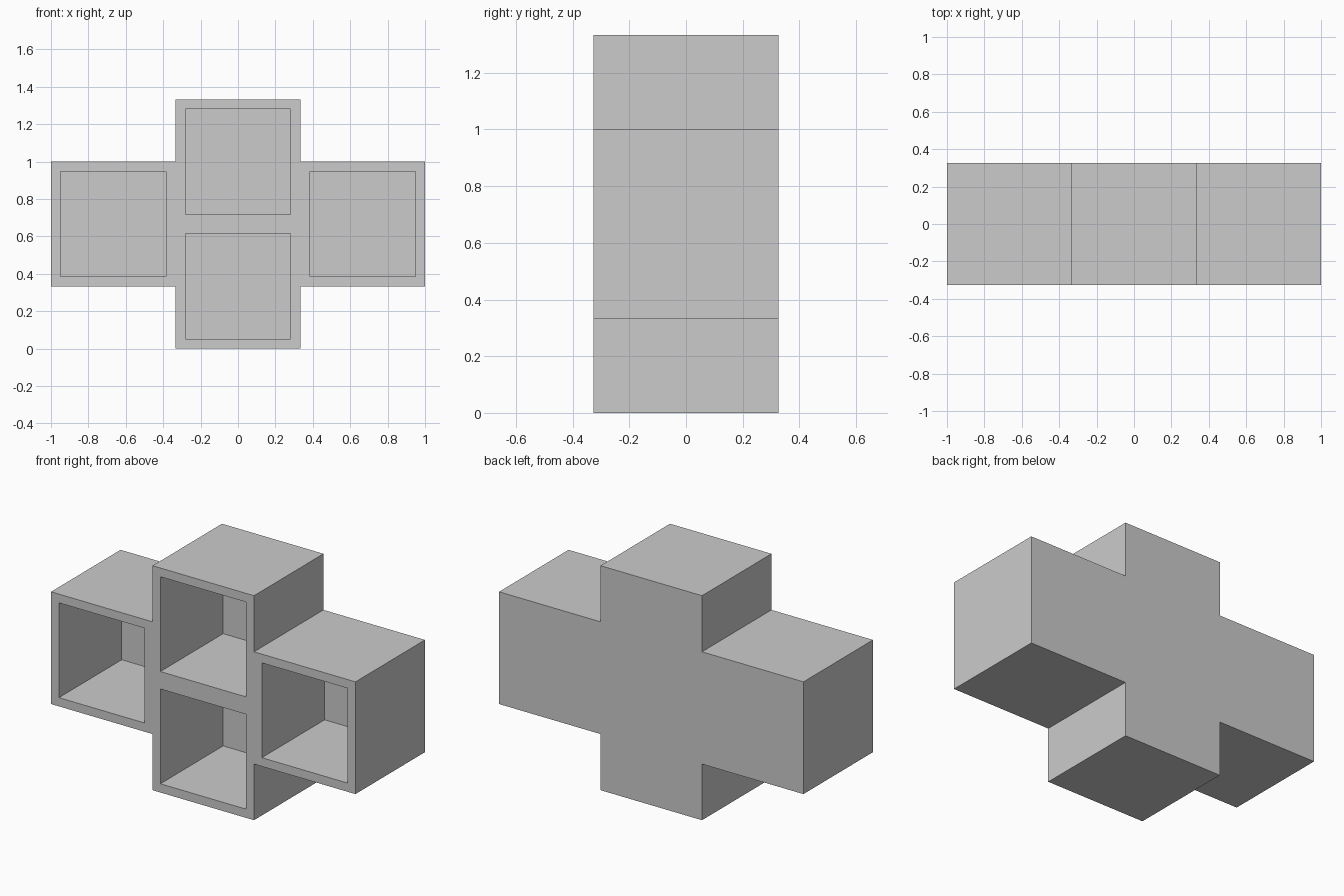
import bpy, bmesh
from mathutils import Matrix

if "Cube" in bpy.data.objects:
    bpy.data.objects.remove(bpy.data.objects["Cube"])

T = 1 / 3            # half the outer size of one cube
D = 0.326            # half depth
BACK = 0.063         # back panel thickness
OPEN = 0.563         # opening size
CELLS = [(-2 * T, 2 * T), (2 * T, 2 * T), (0, T), (0, 3 * T)]


def add_object(name, bm):
    bmesh.ops.recalc_face_normals(bm, faces=bm.faces)
    mesh = bpy.data.meshes.new(name)
    bm.to_mesh(mesh)
    bm.free()
    obj = bpy.data.objects.new(name, mesh)
    bpy.context.collection.objects.link(obj)
    return obj


# Solid shelf body: cross outline extruded front to back
right = [(T, 0), (T, T), (1, T), (1, 3 * T), (T, 3 * T), (T, 4 * T)]
outline = right + [(-x, z) for x, z in reversed(right)]
bm = bmesh.new()
face = bm.faces.new([bm.verts.new((x, -D, z)) for x, z in outline])
ext = bmesh.ops.extrude_face_region(bm, geom=[face], use_keep_orig=True)
verts = [g for g in ext["geom"] if isinstance(g, bmesh.types.BMVert)]
bmesh.ops.translate(bm, verts=verts, vec=(0, 2 * D, 0))
shelf = add_object("cube_shelf", bm)

# Four compartment cutters, open at the front and stopping at the back panel
y0, y1 = -D - 0.1, D - BACK
bm = bmesh.new()
for x, z in CELLS:
    bmesh.ops.create_cube(bm, size=1, matrix=Matrix.Translation((x, (y0 + y1) / 2, z))
                          @ Matrix.Diagonal((OPEN, y1 - y0, OPEN, 1)))
cutter = add_object("compartment_cutter", bm)
cutter.hide_render = True

# Hollow out the compartments
mod = shelf.modifiers.new("compartments", "BOOLEAN")
mod.operation = "DIFFERENCE"
mod.solver = "EXACT"
mod.object = cutter
bpy.context.view_layer.objects.active = shelf
bpy.ops.object.modifier_apply(modifier=mod.name)
bpy.data.objects.remove(cutter)
